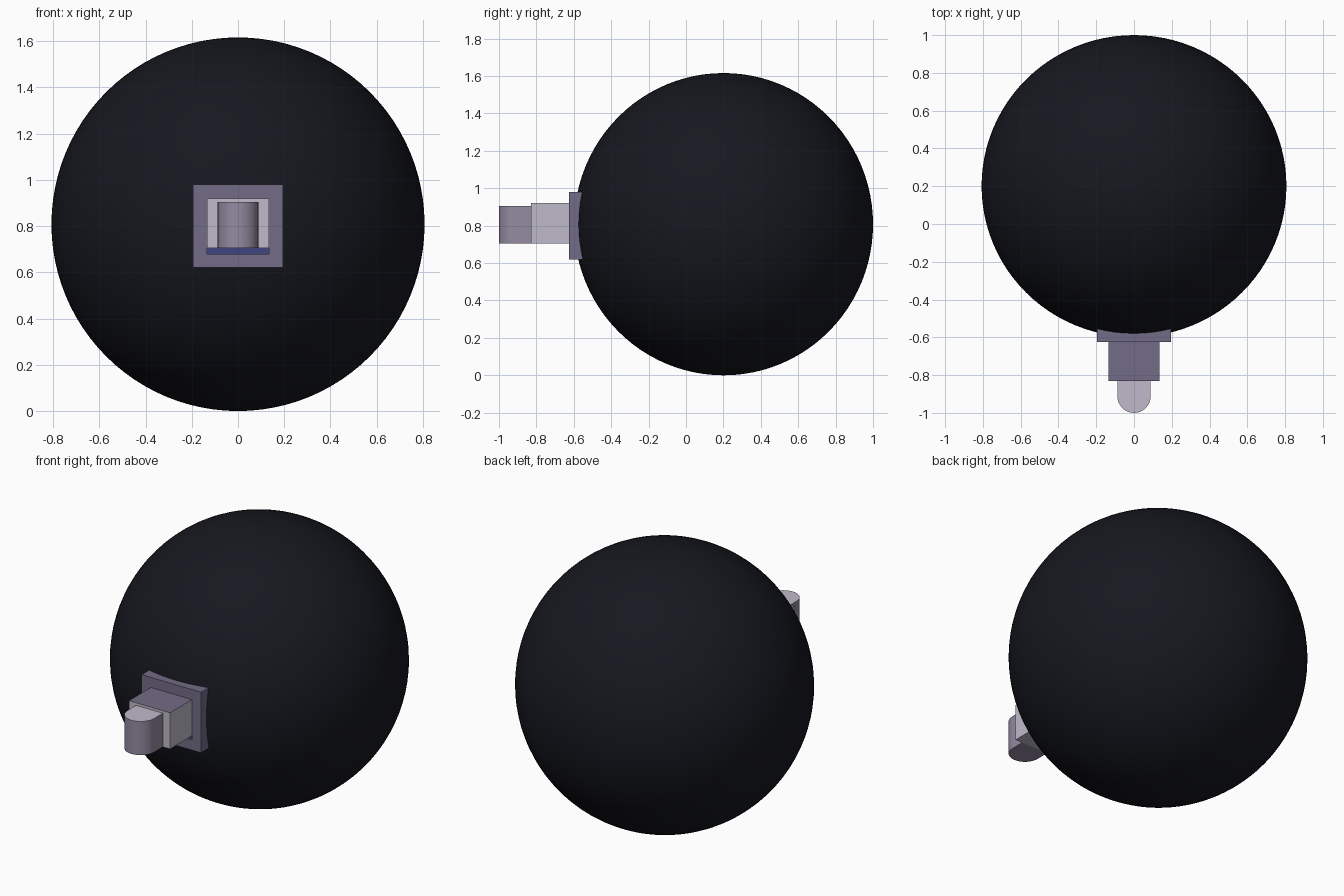
import bpy, bmesh, math

if "Cube" in bpy.data.objects:
    bpy.data.objects.remove(bpy.data.objects["Cube"])


def material(name, color):
    m = bpy.data.materials.new(name)
    m.diffuse_color = (*color, 1)
    m.use_nodes = True
    m.node_tree.nodes["Principled BSDF"].inputs["Base Color"].default_value = m.diffuse_color
    return m


BLACK = material("black", (0.008, 0.009, 0.014))
PURPLE = material("purple_grey", (0.17, 0.15, 0.24))
LIGHT = material("light_grey", (0.52, 0.49, 0.59))
MID = material("mid_grey", (0.29, 0.26, 0.36))
BLUE = material("dark_blue", (0.05, 0.06, 0.22))


def prism(name, outline, z0, z1, side_mat, top_mat=None):
    """Extrude a counter-clockwise xy outline from z0 to z1."""
    bm = bmesh.new()
    face = bm.faces.new([bm.verts.new((x, y, z0)) for x, y in outline])
    ext = bmesh.ops.extrude_face_region(bm, geom=[face], use_keep_orig=True)
    for v in [g for g in ext["geom"] if isinstance(g, bmesh.types.BMVert)]:
        v.co.z = z1
    bmesh.ops.recalc_face_normals(bm, faces=bm.faces)
    mesh = bpy.data.meshes.new(name)
    mesh.materials.append(side_mat)
    if top_mat:
        mesh.materials.append(top_mat)
        for f in bm.faces:
            if f.normal.z > 0.9:
                f.material_index = 1
    bm.to_mesh(mesh)
    bm.free()
    obj = bpy.data.objects.new(name, mesh)
    bpy.context.collection.objects.link(obj)
    return obj


def box(name, x0, x1, y0, y1, z0, z1, mat, top_mat=None):
    return prism(name, [(x0, y0), (x1, y0), (x1, y1), (x0, y1)], z0, z1, mat, top_mat)


# Big ball, slightly flattened front to back
bpy.ops.mesh.primitive_uv_sphere_add(segments=96, ring_count=48, radius=1,
                                     location=(0, 0.201, 0.808))
ball = bpy.context.object
ball.name = "ball"
ball.scale = (0.807, 0.799, 0.808)
ball.data.materials.append(BLACK)
bpy.ops.object.shade_smooth()

# Square mounting frame, sunk into the ball
Y0, Y1 = -0.625, -0.54
box("frame_top", -0.195, 0.195, Y0, Y1, 0.92, 0.98, PURPLE)
box("frame_bottom", -0.195, 0.195, Y0, Y1, 0.62, 0.68, PURPLE)
for side, x0 in (("left", -0.195), ("right", 0.135)):
    box("frame_" + side, x0, x0 + 0.06, Y0, Y1, 0.68, 0.92, PURPLE)

# Blue strip recessed in the frame, under the housing
box("lower_strip", -0.135, 0.135, -0.612, Y1, 0.68, 0.705, BLUE)

# Housing sticking out of the frame
box("housing", -0.135, 0.135, -0.83, Y1, 0.705, 0.92, LIGHT, PURPLE)

# Nose with a half-round front
R, CY, N = 0.088, -0.912, 16
outline = [(R * math.cos(math.pi * (1 + i / N)), CY - R * math.sin(math.pi * i / N))
           for i in range(N + 1)]
nose = prism("nose", outline + [(R, -0.82), (-R, -0.82)], 0.705, 0.905, MID, LIGHT)
bpy.ops.object.select_all(action='DESELECT')
bpy.context.view_layer.objects.active = nose
nose.select_set(True)
bpy.ops.object.shade_smooth_by_angle(angle=math.radians(30))
